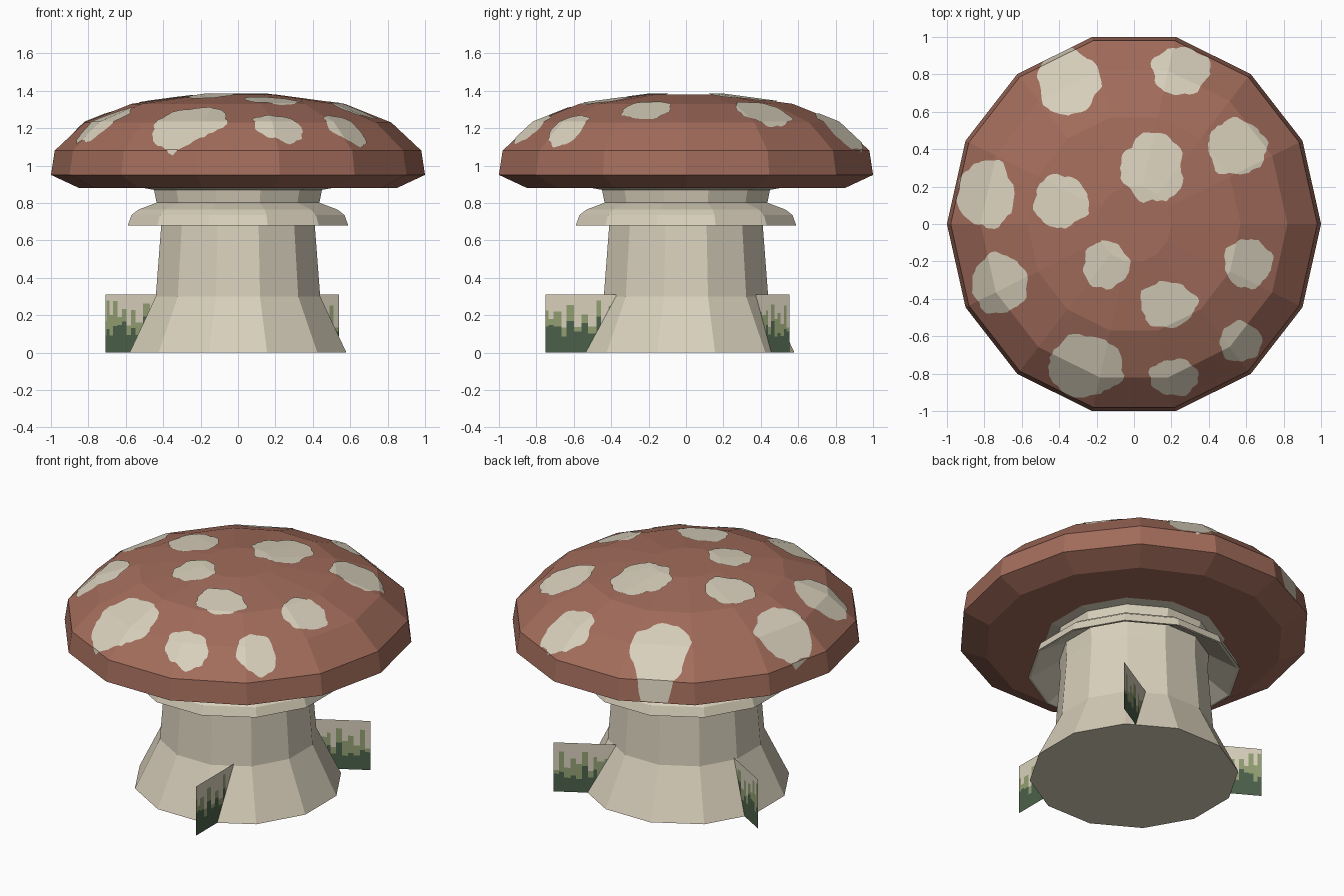
import bpy, bmesh, math, random
from mathutils import Vector

random.seed(4)
cube = bpy.data.objects.get("Cube")
if cube:
    bpy.data.objects.remove(cube)


def material(name, color):
    m = bpy.data.materials.new(name)
    m.use_nodes = True
    m.diffuse_color = (*color, 1)
    m.node_tree.nodes["Principled BSDF"].inputs["Base Color"].default_value = (*color, 1)
    return m


BROWN = material("cap_brown", (0.36, 0.15, 0.104))
CREAM = material("stem_cream", (0.69, 0.63, 0.50))
LEAF = material("moss_light", (0.29, 0.35, 0.17))
DARK = material("moss_dark", (0.072, 0.118, 0.068))


def finish(name, bm, *mats):
    mesh = bpy.data.meshes.new(name)
    bm.to_mesh(mesh)
    bm.free()
    for m in mats:
        mesh.materials.append(m)
    ob = bpy.data.objects.new(name, mesh)
    bpy.context.collection.objects.link(ob)
    return ob


def lathe(name, profile, sides, mat, turn=0.0, stretch=1.0, ring=False):
    """Spin (radius, height) points; cap the ends, or join them into a ring."""
    bm = bmesh.new()
    loops = []
    for r, z in profile:
        angles = [2 * math.pi * (i + turn) / sides for i in range(sides)]
        loops.append([bm.verts.new((r * math.cos(a), r * math.sin(a) * stretch, z)) for a in angles])
    pairs = list(zip(loops, loops[1:]))
    if ring:
        pairs.append((loops[-1], loops[0]))
    else:
        bm.faces.new(loops[0][::-1])
        bm.faces.new(loops[-1])
    for low, high in pairs:
        for i in range(sides):
            j = (i + 1) % sides
            bm.faces.new((low[i], low[j], high[j], high[i]))
    bmesh.ops.recalc_face_normals(bm, faces=bm.faces)
    return finish(name, bm, mat)


# Stem, hanging skirt and cap
lathe("stem", [(0.6, 0), (0.455, 0.3), (0.425, 0.68), (0.43, 0.79),
               (0.45, 0.8), (0.465, 0.87), (0.55, 0.885)], 12, CREAM, turn=0.5)
lathe("skirt", [(0.44, 0.805), (0.55, 0.765), (0.59, 0.735), (0.61, 0.68),
                (0.595, 0.68), (0.43, 0.78)], 12, CREAM, turn=0.5, ring=True)
cap = lathe("cap", [(0.85, 0.88), (1, 0.95), (0.98, 1.08), (0.82, 1.23),
                    (0.57, 1.33), (0.2, 1.38)], 14, BROWN, stretch=1.026)


# Cap spots: jagged blobs, clipped to each cap facet and laid just above it
def blob(x, y, rx, ry, count=44):
    phases = [random.uniform(0, 6.28) for _ in range(3)]
    points = []
    for i in range(count):
        a = 2 * math.pi * i / count
        k = 0.98 + random.uniform(-0.03, 0.03)
        for n, p in zip((3, 5, 8), phases):
            k += 0.035 * math.sin(n * a + p)
        points.append(Vector((x + rx * k * math.cos(a), y + ry * k * math.sin(a))))
    return points


def clip(poly, corners):
    for a, b in zip(corners, corners[1:] + corners[:1]):
        edge = b - a
        kept = []
        for p, q in zip(poly, poly[1:] + poly[:1]):
            dp = edge.cross(p - a)
            dq = edge.cross(q - a)
            if dp >= 0:
                kept.append(p)
            if dp * dq < 0:
                kept.append(p.lerp(q, dp / (dp - dq)))
        poly = kept
    return poly


SPOTS = [(-0.35, 0.76, 0.17, 0.18), (0.25, 0.82, 0.16, 0.13), (0.55, 0.41, 0.16, 0.155),
         (0.1, 0.3, 0.17, 0.19), (-0.79, 0.16, 0.155, 0.185), (-0.39, 0.12, 0.15, 0.145),
         (-0.15, -0.22, 0.125, 0.13), (0.18, -0.43, 0.155, 0.125), (0.61, -0.21, 0.13, 0.135),
         (-0.72, -0.32, 0.15, 0.165), (-0.26, -0.76, 0.205, 0.17), (0.215, -0.82, 0.135, 0.1),
         (0.57, -0.63, 0.115, 0.11)]
bm = bmesh.new()
for spot in SPOTS:
    outline = blob(*spot)
    for face in cap.data.polygons:
        n, c = face.normal, face.center
        if n.z < 0.05:
            continue
        corners = [cap.data.vertices[i].co.xy for i in face.vertices]
        patch = clip(outline, corners)
        if len(patch) > 2:
            lift = [c.z - (n.x * (p.x - c.x) + n.y * (p.y - c.y)) / n.z + 0.005 for p in patch]
            bm.faces.new([bm.verts.new((p.x, p.y, z)) for p, z in zip(patch, lift)])
bmesh.ops.remove_doubles(bm, verts=bm.verts, dist=0.0002)
finish("cap_spots", bm, CREAM)


# Moss cards: upright sheets with dripping bands of green
def moss_card(name, angle, offset, reach, inner=0.3, height=0.31):
    out = Vector((math.cos(angle), math.sin(angle), 0))
    side = Vector((-out.y, out.x, 0))
    bm = bmesh.new()
    start, tall = inner, True
    while start < reach:
        end = min(start + random.uniform(0.02, 0.045), reach)
        top = random.uniform(0.2, 0.29) if tall else random.uniform(0.13, 0.2)
        dark = top * random.uniform(0.45, 0.85)
        levels = [0, dark, top, height]
        for band in range(3):
            corners = [(start, levels[band]), (end, levels[band]),
                       (end, levels[band + 1]), (start, levels[band + 1])]
            f = bm.faces.new([bm.verts.new(out * d + side * offset + Vector((0, 0, z)))
                              for d, z in corners])
            f.material_index = band
        start, tall = end, not tall
    finish(name, bm, DARK, LEAF, CREAM)


moss_card("moss_front", math.radians(-90), 0.23, 0.75)
moss_card("moss_back_left", math.radians(30), 0.21, 0.745)
moss_card("moss_back_right", math.radians(150), 0.1, 0.76)
